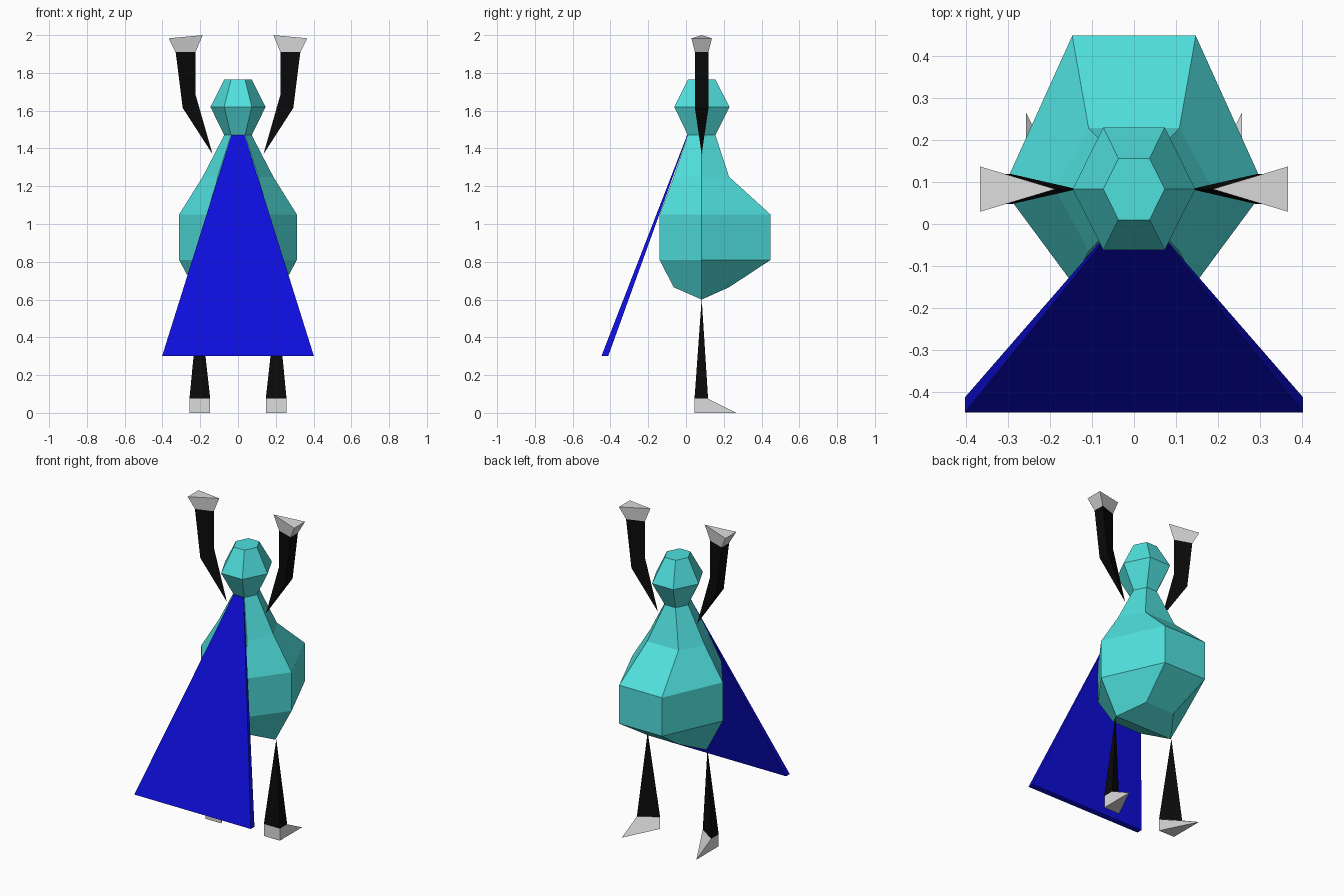
import bpy
import bmesh

cube = bpy.data.objects.get("Cube")
if cube:
    bpy.data.objects.remove(cube, do_unlink=True)

AXIS_Y = 0.083  # depth of the body's vertical axis


def material(name, colour):
    mat = bpy.data.materials.new(name)
    mat.use_nodes = True
    mat.diffuse_color = (*colour, 1)
    bsdf = next(n for n in mat.node_tree.nodes if n.type == "BSDF_PRINCIPLED")
    bsdf.inputs["Base Color"].default_value = (*colour, 1)
    return mat


TEAL = material("teal", (0.08, 0.75, 0.73))
BLUE = material("blue", (0.004, 0.004, 0.72))
BLACK = material("black", (0.003, 0.003, 0.003))
GREY = material("light_grey", (0.72, 0.72, 0.72))


def loft(name, rings, mat, mirror=False, ridge=False):
    """Skin a stack of rings; a one-point ring makes a tip."""
    bm = bmesh.new()
    loops = [[bm.verts.new(p) for p in ring] for ring in rings]
    for low, high in zip(loops, loops[1:]):
        n = max(len(low), len(high))
        for i in range(n):
            j = (i + 1) % n
            corners = [low[i % len(low)], low[j % len(low)],
                       high[j % len(high)], high[i % len(high)]]
            bm.faces.new(list(dict.fromkeys(corners)))
    if ridge:  # fold the bottom along its side corners
        a = loops[0]
        bm.faces.new(a[0:4])
        bm.faces.new(a[3:] + a[:1])
    elif len(loops[0]) > 2:
        bm.faces.new(loops[0])
    if len(loops[-1]) > 2:
        bm.faces.new(loops[-1])
    bmesh.ops.recalc_face_normals(bm, faces=bm.faces)
    mesh = bpy.data.meshes.new(name)
    bm.to_mesh(mesh)
    bm.free()
    mesh.materials.append(mat)
    obj = bpy.data.objects.new(name, mesh)
    bpy.context.collection.objects.link(obj)
    if mirror:
        obj.modifiers.new("Mirror", "MIRROR").use_clip = False
    return obj


def hexagon(z, side, half, front, back, side_z=None):
    """Six corners with one on each side and a pair front and back."""
    sz = z if side_z is None else side_z
    return [(side, AXIS_Y, sz), (half, back, z), (-half, back, z),
            (-side, AXIS_Y, sz), (-half, front, z), (half, front, z)]


# Pear-shaped body with a bulging back
loft("body", [
    hexagon(0.665, 0.2, 0.1, -0.065, 0.228, side_z=0.6),
    hexagon(0.81, 0.312, 0.147, -0.14, 0.448),
    hexagon(1.05, 0.312, 0.147, -0.14, 0.448),
    hexagon(1.25, 0.187, 0.108, -0.065, 0.228),
    hexagon(1.47, 0.073, 0.037, 0.01, 0.156),
], TEAL, ridge=True)

# Head
loft("head", [
    hexagon(1.47, 0.073, 0.037, 0.01, 0.156),
    hexagon(1.62, 0.146, 0.073, -0.062, 0.23),
    hexagon(1.765, 0.073, 0.037, 0.01, 0.156),
], TEAL)

# Cape: a wedge that thickens toward the hem
loft("cape", [
    [(-0.402, -0.448, 0.3), (0.402, -0.448, 0.3),
     (0.402, -0.412, 0.3), (-0.402, -0.412, 0.3)],
    [(-0.035, 0.006, 1.47), (0.035, 0.006, 1.47),
     (0.035, 0.01, 1.47), (-0.035, 0.01, 1.47)],
], BLUE)


def arm_ring(inner_x, inner_z, outer_x, outer_z, half):
    return [(inner_x, AXIS_Y, inner_z),
            (outer_x, AXIS_Y - half, outer_z),
            (outer_x, AXIS_Y + half, outer_z)]


# Raised arms and hands
wrist = arm_ring(0.225, 1.91, 0.33, 1.91, 0.036)
loft("arms", [
    [(0.135, AXIS_Y, 1.37)],
    arm_ring(0.225, 1.685, 0.293, 1.615, 0.036),
    wrist,
], BLACK, mirror=True)
loft("hands", [
    wrist,
    arm_ring(0.187, 2.0, 0.367, 1.983, 0.054),
], GREY, mirror=True)


def leg_ring(z, back):
    return [(0.147, 0.045, z), (0.257, 0.045, z), (0.257, back, z)]


# Tapered legs and pointed feet
loft("legs", [leg_ring(0.075, 0.117), [(0.206, AXIS_Y, 0.605)]],
     BLACK, mirror=True)
loft("feet", [leg_ring(0, 0.265), leg_ring(0.075, 0.117)],
     GREY, mirror=True)
